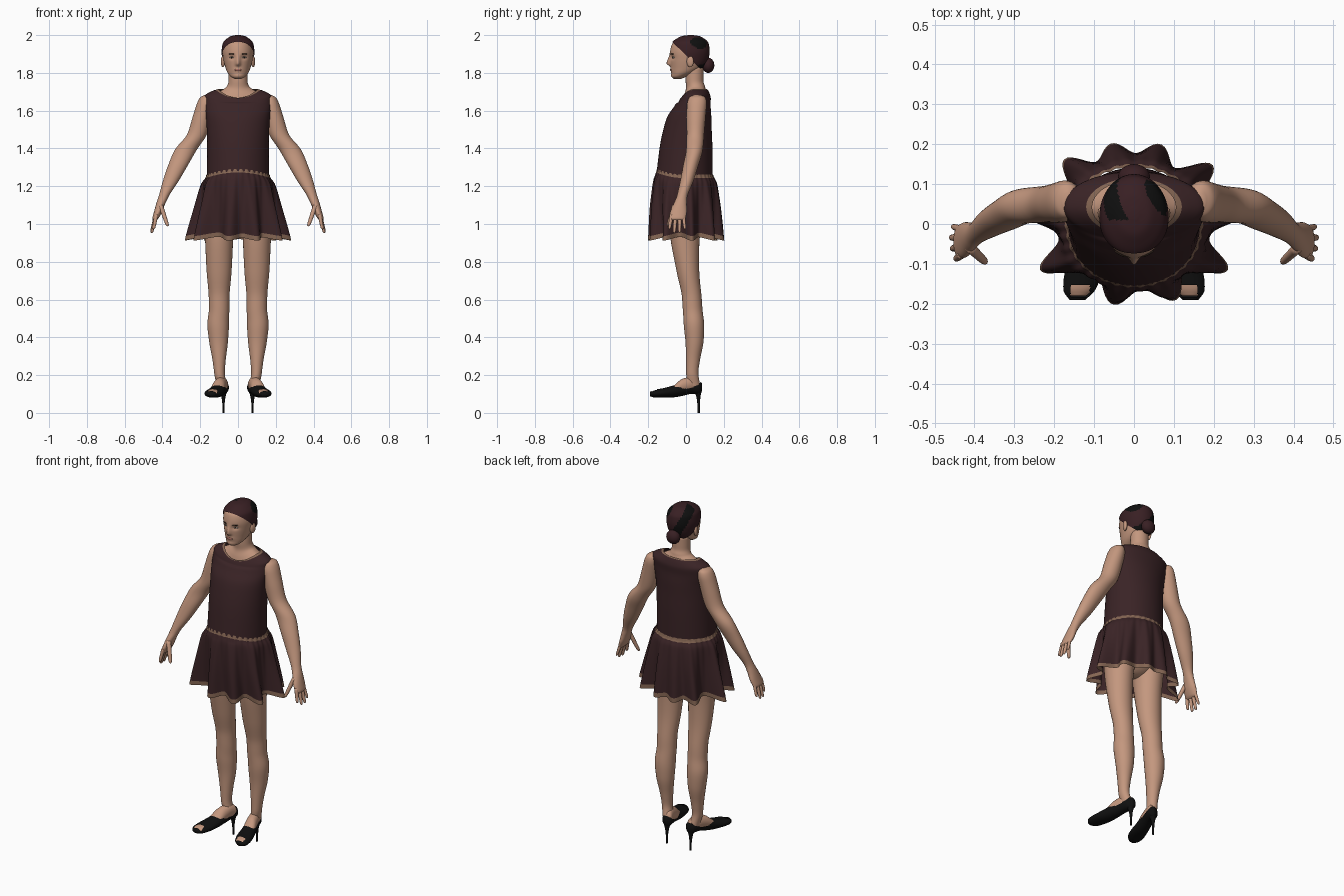
import bpy, bmesh, math
from mathutils import Matrix, Vector

if "Cube" in bpy.data.objects:
    bpy.data.objects.remove(bpy.data.objects["Cube"], do_unlink=True)


def material(name, r, g, b):
    m = bpy.data.materials.new(name)
    m.use_nodes = True
    m.diffuse_color = (r, g, b, 1)
    bsdf = m.node_tree.nodes["Principled BSDF"]
    bsdf.inputs["Base Color"].default_value = (r, g, b, 1)
    bsdf.inputs["Roughness"].default_value = 0.8
    return m


skin = material("skin", .55, .31, .21)
cloth = material("dark brown cloth", .042, .017, .019)
trim = material("tan trim", .23, .13, .085)
black = material("black leather", .005, .005, .005)
hair_brown = material("brown hair", .04, .014, .017)
lip = material("lips", .36, .14, .11)
eye_white = material("eye white", .5, .45, .4)
iris = material("dark iris", .03, .018, .012)


def finish(name, bm, mats):
    bmesh.ops.recalc_face_normals(bm, faces=bm.faces)
    for f in bm.faces:
        f.smooth = True
    mesh = bpy.data.meshes.new(name)
    bm.to_mesh(mesh)
    bm.free()
    for m in mats:
        mesh.materials.append(m)
    ob = bpy.data.objects.new(name, mesh)
    bpy.context.collection.objects.link(ob)
    return ob


def smooth_rows(rows, k):
    """Monotone interpolation between rows; yields (row, segment)."""
    rows = [tuple(r) + (0,) * (6 - len(r)) for r in rows]
    d = [[q - p for p, q in zip(a, b)] for a, b in zip(rows, rows[1:])]

    def slope(u, v):
        return 2 * u * v / (u + v) if u * v > 0 else 0

    m = [d[0]] + [[slope(u, v) for u, v in zip(a, b)] for a, b in zip(d, d[1:])] + [d[-1]]
    for i in range(len(d)):
        for j in range(k):
            t = j / k
            h = t * t * (3 - 2 * t)
            yield [p + h * e + t * (1 - t) ** 2 * u - t * t * (1 - t) * v
                   for p, e, u, v in zip(rows[i], d[i], m[i], m[i + 1])], i
    yield list(rows[-1]), len(d) - 1


def loft(name, rows, mats, n=32, k=5, side=1, along_y=False, caps=True,
         bands=None, shape=None, paint=None, cut=None):
    """Rows are (x, y, z, half width, half depth, front dip)."""
    bm = bmesh.new()
    rings, segs = [], []
    for (x, y, z, a, b, dip), seg in smooth_rows(rows, k):
        ring = []
        for i in range(n):
            th = math.tau * i / n
            c, s = math.cos(th), math.sin(th)
            if along_y:
                p = Vector((x + a * c, y, z + b * s))
            else:
                p = Vector((x + a * c, y + b * s, z - dip * max(0, -s) ** 2))
            ring.append(bm.verts.new(shape(p, th) if shape else p))
        rings.append(ring)
        segs.append(seg)
    doomed = []
    for r0, r1, seg in zip(rings, rings[1:], segs):
        for i in range(n):
            j = (i + 1) % n
            f = bm.faces.new((r0[i], r0[j], r1[j], r1[i]))
            f.material_index = bands[seg] if bands else 0
            if paint:
                idx = paint(f.calc_center_median())
                if idx is None:
                    doomed.append(f)
                else:
                    f.material_index = idx
    if caps:
        bm.faces.new(rings[0])
        bm.faces.new(rings[-1])
    if doomed:
        bmesh.ops.delete(bm, geom=doomed, context='FACES')
    if cut:
        bmesh.ops.bisect_plane(bm, geom=bm.verts[:] + bm.edges[:] + bm.faces[:],
                               plane_co=cut[0], plane_no=cut[1], clear_inner=True)
    bmesh.ops.scale(bm, vec=(side, 1, 1), verts=bm.verts)
    return finish(name, bm, mats)


def ellipsoid(name, loc, size, mat, turn=0):
    bm = bmesh.new()
    mtx = (Matrix.Translation(loc) @ Matrix.Rotation(turn, 4, 'Z')
           @ Matrix.Diagonal((*size, 1)))
    bmesh.ops.create_uvsphere(bm, u_segments=24, v_segments=16, radius=1, matrix=mtx)
    return finish(name, bm, [mat])


def bell(v, w):
    return math.exp(-(v / w) ** 2)


# Head with sculpted nose, eye sockets, mouth and chin
def face(p, th):
    if p.y < 0:
        nose = bell(p.x, .012) * bell(p.z - 1.848, .036 if p.z > 1.848 else .011)
        socket = bell(abs(p.x) - .032, .016) * bell(p.z - 1.882, .011)
        mouth = bell(p.x, .022) * bell(p.z - 1.816, .011)
        chin = bell(p.x, .02) * bell(p.z - 1.785, .012)
        p.y += .008 * socket - .021 * nose - .004 * mouth - .003 * chin
    return p


head_rows = [(0, -.045, 1.768, .016, .02), (0, -.038, 1.778, .036, .036),
             (0, -.015, 1.80, .055, .062), (0, .005, 1.83, .067, .085),
             (0, .015, 1.87, .077, .098), (0, .018, 1.91, .082, .102),
             (0, .02, 1.95, .076, .095), (0, .024, 1.977, .053, .067),
             (0, .025, 1.99, .031, .04), (0, .025, 1.995, .006, .008)]
loft("head", head_rows, [skin], n=96, k=8, shape=face)

# Swept-back hair cut along a sloping hairline, with a low bun
hair_rows = [(x, y, z + (.005 if z > 1.94 else 0), a + .005, b + .005)
             for x, y, z, a, b in head_rows]
loft("hair", hair_rows, [hair_brown, black], n=64, k=8,
     paint=lambda c: int(c.y > .01 and math.sin(45 * c.x + 30 * c.z + 25 * c.y) > .1),
     cut=((0, .02, 1.875), (0, .95, 1)))
ellipsoid("hair_bun", (0, .118, 1.84), (.04, .032, .04), hair_brown)

# Facial features
ellipsoid("lips", (0, -.0795, 1.816), (.019, .0055, .0065), lip)
for s, label in ((1, "left"), (-1, "right")):
    ellipsoid(label + "_eye", (.032 * s, -.065, 1.882), (.014, .007, .005), eye_white, .4 * s)
    ellipsoid(label + "_iris", (.032 * s, -.0685, 1.882), (.005, .005, .0048), iris)
    ellipsoid(label + "_eyebrow", (.034 * s, -.0745, 1.9), (.017, .004, .0024), iris, .48 * s)
    ellipsoid(label + "_ear", (.08 * s, .022, 1.86), (.01, .019, .03), skin, -.3 * s)

# Neck and upper chest
loft("neck_and_chest",
     [(0, .03, 1.5, .14, .1), (0, .04, 1.63, .165, .08), (0, .045, 1.668, .16, .076, .03),
      (0, .046, 1.69, .12, .066, .04), (0, .047, 1.712, .08, .058, .03),
      (0, .05, 1.73, .058, .05, .012), (0, .045, 1.76, .05, .047), (0, .045, 1.83, .05, .047)],
     [skin], n=48)
ellipsoid("hips", (0, 0, 1.1), (.15, .1, .13), skin)

# Sleeveless bodice with a trimmed neckline
loft("bodice",
     [(0, -.007, 1.25, .165, .148, -.03), (0, 0, 1.4, .163, .14), (0, .008, 1.5, .165, .128),
      (0, .018, 1.57, .17, .116), (0, .036, 1.63, .178, .094), (0, .045, 1.675, .178, .085, .03),
      (0, .044, 1.70, .145, .077, .04), (0, .043, 1.71, .12, .072, .044),
      (0, .042, 1.714, .105, .067, .046)],
     [cloth, trim], n=64, caps=False, bands=[0] * 7 + [1])

# Gathered skirt with deep irregular folds, waist trim and hem trim
folds = [math.radians(a) for a in (9, 47, 77, 101, 127, 171, 215, 260, 291, 325)]


def pleat(p, th):
    t = min(1, max(0, (1.25 - p.z) / .32))
    lobe = sum(bell((th - f + math.pi) % math.tau - math.pi, .19) for f in folds)
    r = 1 - .15 * t + .42 * lobe * t ** .8
    r += .012 * math.cos(34 * th) * (1 - t)
    return Vector((p.x * r, p.y * r, p.z - .02 * lobe * t))


loft("skirt",
     [(0, -.005, 1.262, .165, .148, -.03), (0, -.005, 1.243, .171, .153, -.03),
      (0, -.005, 1.215, .186, .162, -.025), (0, -.003, 1.1, .203, .165),
      (0, 0, .955, .223, .162), (0, 0, .932, .225, .162)],
     [cloth, trim], n=180, k=6, caps=False, bands=[1, 0, 0, 0, 1], shape=pleat)


# Shoe opening at the ankle and at the toes
def shoe_paint(c):
    ankle = c.y > -.075 and c.z > .128 + 6 * c.y * c.y
    toes = -.183 < c.y < -.152 and c.z > .103 and abs(c.x - .135) < .024
    return None if ankle or toes else 0


for s, label in ((1, "left_"), (-1, "right_")):
    # Arm with palm
    loft(label + "arm",
         [(.165, .06, 1.683, .012, .02), (.168, .06, 1.67, .032, .042),
          (.175, .057, 1.63, .045, .052), (.192, .053, 1.56, .05, .05),
          (.217, .05, 1.475, .052, .046), (.275, .045, 1.395, .058, .044),
          (.318, .025, 1.31, .052, .04), (.355, .005, 1.23, .042, .035),
          (.392, -.02, 1.15, .027, .028), (.408, -.03, 1.11, .024, .034),
          (.425, -.04, 1.06, .021, .044), (.437, -.044, 1.03, .016, .042),
          (.44, -.044, 1.02, .008, .034)], [skin], side=s)

    # Fingers and thumb
    digits = [("index_finger", (.432, -.076, 1.05), (.447, -.088, .972), .0095),
              ("middle_finger", (.434, -.055, 1.05), (.457, -.062, .952), .0095),
              ("ring_finger", (.434, -.034, 1.05), (.459, -.034, .953), .0095),
              ("little_finger", (.432, -.014, 1.05), (.455, -.006, .972), .0085),
              ("thumb", (.41, -.06, 1.10), (.372, -.096, .988), .0115)]
    for name, base, tip, r in digits:
        a, b = Vector(base), Vector(tip)
        loft(label + name, [(*a.lerp(b, t), r * w, r * w) for t, w in
                            ((0, 1.15), (.4, 1.05), (.85, .85), (.96, .6), (1, .15))],
             [skin], n=12, k=3, side=s)

    # Leg
    loft(label + "leg",
         [(.095, 0, 1.2, .085, .095), (.098, -.003, 1.05, .083, .09),
          (.1, -.005, .93, .075, .078), (.1, .01, .75, .066, .06),
          (.1, .03, .62, .055, .052), (.1, .035, .55, .054, .052),
          (.105, .042, .47, .057, .054), (.103, .045, .38, .05, .048),
          (.1, .037, .28, .035, .037), (.098, .033, .21, .028, .032),
          (.088, .04, .15, .026, .034), (.088, .04, .13, .02, .025)], [skin], side=s)

    # Foot
    loft(label + "foot",
         [(.075, .075, .14, .012, .015), (.077, .06, .148, .025, .033),
          (.087, .03, .152, .03, .04), (.1, -.02, .14, .034, .04),
          (.113, -.07, .116, .038, .026), (.125, -.12, .108, .042, .017),
          (.135, -.16, .104, .036, .014), (.14, -.18, .101, .02, .008)],
         [skin], side=s, along_y=True)

    # Open-toed shoe and thin heel
    loft(label + "shoe",
         [(.074, .086, .135, .01, .02), (.077, .07, .135, .028, .035),
          (.085, .03, .135, .035, .035), (.1, -.02, .125, .039, .035),
          (.113, -.07, .113, .043, .031), (.126, -.12, .106, .047, .025),
          (.137, -.165, .102, .04, .021), (.142, -.19, .1, .02, .012)],
         [black], n=64, k=10, side=s, along_y=True, paint=shoe_paint)
    loft(label + "heel",
         [(.077, .062, .12, .022, .022), (.077, .066, .08, .01, .01),
          (.077, .067, .03, .005, .006), (.077, .067, 0, .005, .006)],
         [black], n=16, side=s)
